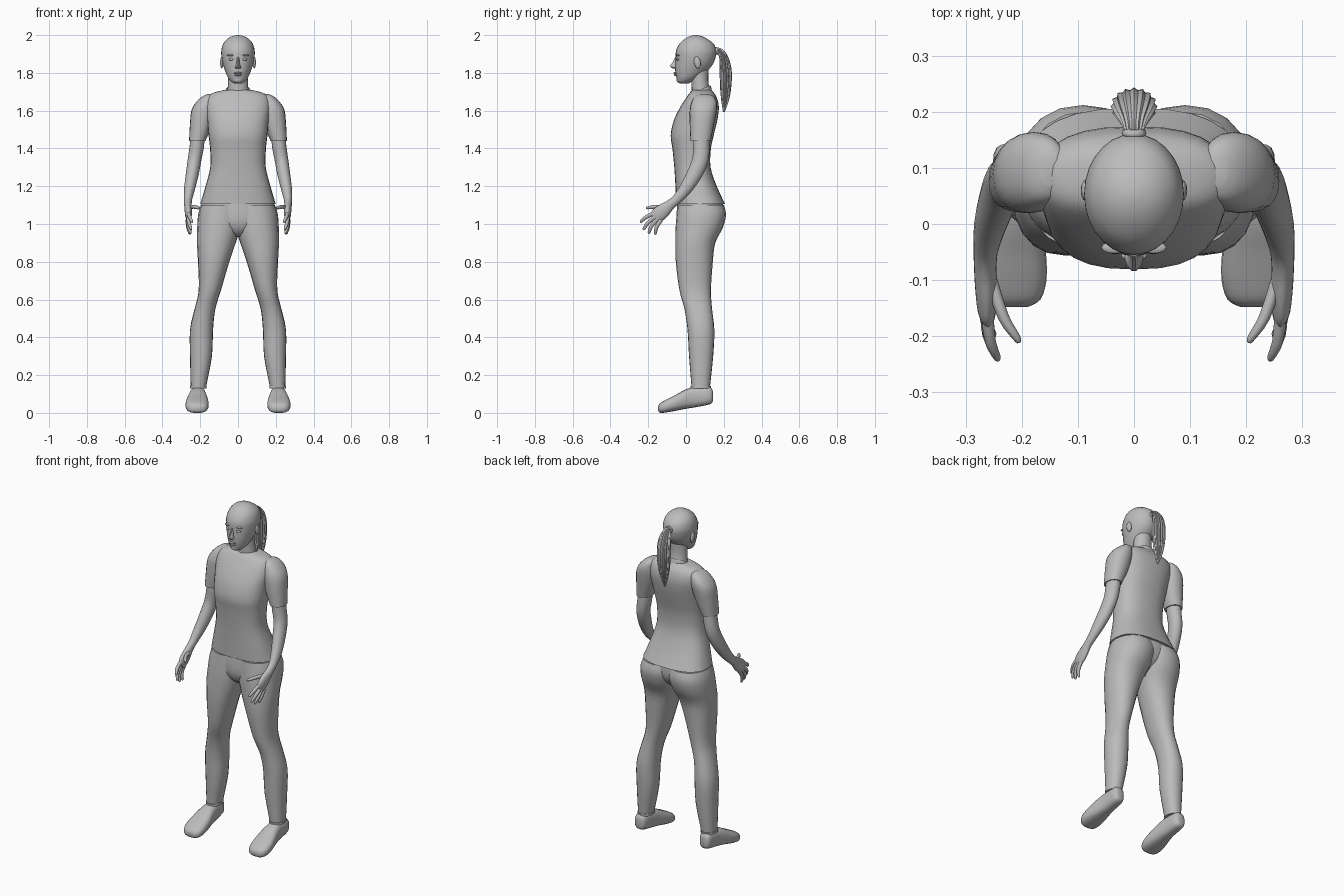
import bpy, bmesh, math
from mathutils import Vector, Matrix

grey = bpy.data.materials.new("plain grey")
grey.diffuse_color = (0.5, 0.5, 0.5, 1)


def finish(name, bm, mirror=False, angle=40):
    bmesh.ops.recalc_face_normals(bm, faces=bm.faces)
    me = bpy.data.meshes.new(name)
    bm.to_mesh(me)
    bm.free()
    me.materials.append(grey)
    me.shade_smooth()
    me.set_sharp_from_angle(angle=math.radians(angle))
    ob = bpy.data.objects.new(name, me)
    bpy.context.collection.objects.link(ob)
    if mirror:
        ob.modifiers.new("mirror", "MIRROR").use_mirror_merge = False
    return ob


def smooth_rows(rows, steps):
    """Catmull-Rom interpolation of rows of numbers."""
    out = []
    for i in range(len(rows) - 1):
        a, b, c, d = (rows[max(i - 1, 0)], rows[i], rows[i + 1],
                      rows[min(i + 2, len(rows) - 1)])
        for s in range(steps):
            t = s / steps
            out.append([0.5 * (2 * q + (r - p) * t + (2 * p - 5 * q + 4 * r - w) * t * t
                               + (3 * q - p - 3 * r + w) * t ** 3)
                        for p, q, r, w in zip(a, b, c, d)])
    return out + [list(rows[-1])]


def skin(name, rings, n=20, power=2.0, ridge=0.0, mirror=False, angle=40):
    """Join superellipse rings given as (centre, half axis u, half axis v)."""
    bm = bmesh.new()
    loops = []
    for c, u, v in rings:
        loop = []
        for i in range(n):
            a = 2 * math.pi * i / n
            k = 1 + ridge * (-1) ** i
            x = math.copysign(abs(math.cos(a)) ** (2 / power), math.cos(a))
            y = math.copysign(abs(math.sin(a)) ** (2 / power), math.sin(a))
            loop.append(bm.verts.new(c + (u * x + v * y) * k))
        loops.append(loop)
    for p, q in zip(loops, loops[1:]):
        for i in range(n):
            j = (i + 1) % n
            bm.faces.new((p[i], p[j], q[j], q[i]))
    bm.faces.new(loops[0])
    bm.faces.new(loops[-1])
    return finish(name, bm, mirror, angle)


def stack(name, rows, steps=3, **kw):
    """Level sections: z, x0, x1, y0, y1."""
    rings = [(Vector(((a + b) / 2, (c + d) / 2, z)), Vector(((b - a) / 2, 0, 0)),
              Vector((0, (d - c) / 2, 0))) for z, a, b, c, d in smooth_rows(rows, steps)]
    return skin(name, rings, **kw)


def centred(name, rows, **kw):
    """Level sections centred on x: z, half width, y0, y1."""
    return stack(name, [(z, -r, r, a, b) for z, r, a, b in rows], **kw)


def tube(name, rows, steps=3, **kw):
    """Sections along a path: x, y, z, radius across, radius in depth."""
    rows = smooth_rows(rows, steps)
    pts = [Vector(r[:3]) for r in rows]
    rings = []
    for i, r in enumerate(rows):
        t = (pts[min(i + 1, len(pts) - 1)] - pts[max(i - 1, 0)]).normalized()
        u = Vector((1, 0, 0))
        u = (u - t * t.dot(u)).normalized()
        rings.append((pts[i], u * r[3], t.cross(u) * r[4]))
    return skin(name, rings, **kw)


def blob(name, loc, size, mirror=False, rot=0.0):
    bm = bmesh.new()
    m = Matrix.Translation(loc) @ Matrix.Rotation(rot, 4, "X") @ Matrix.Diagonal((*size, 1))
    bmesh.ops.create_uvsphere(bm, u_segments=12, v_segments=8, radius=1, matrix=m)
    return finish(name, bm, mirror, 60)


# Shirt body, sleeves and collar
centred("shirt", [(1.105, .2, -.052, .207), (1.2, .172, -.056, .163), (1.3, .147, -.062, .13),
                  (1.4, .148, -.072, .132), (1.47, .156, -.081, .147), (1.55, .163, -.064, .166),
                  (1.62, .172, -.03, .174), (1.67, .165, .002, .163), (1.695, .13, .02, .147),
                  (1.71, .07, .035, .135)], n=28, power=2.5)
stack("sleeve", [(1.44, .172, .259, .024, .131), (1.52, .14, .255, .02, .147),
                 (1.6, .12, .247, .02, .162), (1.645, .12, .222, .03, .162),
                 (1.675, .12, .19, .045, .147), (1.687, .13, .165, .07, .12)],
      mirror=True, power=2.2)
skin("collar", [(Vector((0, .075, z)), Vector((r, 0, 0)), Vector((0, r * .85, .022)))
                for z, r in ((1.675, .074), (1.7, .07), (1.712, .064), (1.7, .058))], n=24)

# Trousers
centred("trouser_seat", [(1.12, .193, -.045, .195), (1.05, .19, -.05, .195),
                         (1.0, .16, -.047, .17), (.96, .09, -.03, .12), (.935, .04, .0, .09)])
stack("trouser_leg", [(1.1, -.03, .196, -.046, .2), (1.05, -.03, .211, -.05, .212),
                      (.98, -.015, .216, -.055, .195), (.9, .012, .217, -.056, .155),
                      (.8, .046, .212, -.054, .142), (.65, .09, .208, -.035, .132),
                      (.55, .12, .23, -.008, .138), (.44, .132, .254, .008, .15),
                      (.3, .138, .254, .016, .144), (.13, .17, .25, .03, .126)],
      mirror=True, power=2.2)

# Shoes, lofted from heel to toe: y, x0, x1, z0, z1
shoe = smooth_rows([(.142, .2, .235, .06, .115), (.125, .18, .25, .045, .138),
                    (.05, .172, .254, .03, .138), (0, .165, .263, .022, .125),
                    (-.05, .157, .274, .012, .098), (-.1, .156, .278, .003, .073),
                    (-.135, .167, .265, .0, .053), (-.148, .19, .24, .012, .035)], 3)
skin("shoe", [(Vector(((a + b) / 2, y, (c + d) / 2)), Vector(((b - a) / 2, 0, 0)),
               Vector((0, 0, (d - c) / 2))) for y, a, b, c, d in shoe],
     power=2.7, mirror=True)
stack("ankle_trim", [(.128, .166, .254, .024, .132), (.142, .166, .254, .024, .132)],
      steps=1, mirror=True)

# Arms and hands
tube("arm", [(.213, .08, 1.5, .036, .043), (.217, .08, 1.42, .038, .044),
             (.23, .076, 1.34, .036, .043), (.242, .045, 1.265, .034, .041),
             (.256, 0, 1.19, .029, .034), (.264, -.045, 1.135, .022, .026),
             (.265, -.08, 1.105, .02, .026), (.263, -.115, 1.075, .02, .036),
             (.262, -.15, 1.047, .017, .039), (.26, -.172, 1.032, .01, .028)], mirror=True)
fingers = {"index_finger": ((.262, -.15, 1.065), (.243, -.244, 1.01)),
           "middle_finger": ((.264, -.15, 1.048), (.248, -.228, .97)),
           "ring_finger": ((.265, -.145, 1.034), (.251, -.2, .95)),
           "little_finger": ((.266, -.132, 1.022), (.255, -.165, .945)),
           "thumb": ((.256, -.095, 1.09), (.205, -.212, 1.085))}
for name, (a, b) in fingers.items():
    a, b = Vector(a), Vector(b)
    mid = a.lerp(b, .55) + Vector((.005, -.006, .004))
    tube(name, [(*a, .011, .012), (*mid, .01, .0105), (*a.lerp(b, .92), .007, .008),
                (*b, .003, .003)], n=10, mirror=True)

# Neck and head
centred("neck", [(1.66, .066, .03, .135), (1.71, .056, .03, .126), (1.76, .052, .028, .118),
                 (1.82, .05, .02, .12)])
centred("head", [(1.743, .016, -.03, .01), (1.752, .034, -.044, .03), (1.775, .053, -.051, .07),
                 (1.81, .068, -.057, .113), (1.85, .081, -.057, .145), (1.89, .088, -.055, .158),
                 (1.92, .088, -.052, .16), (1.955, .078, -.034, .146), (1.98, .057, -.006, .113),
                 (1.994, .033, .02, .085), (2.0, .008, .043, .06)], n=28)

# Face
centred("nose", [(1.822, .008, -.068, -.04), (1.829, .017, -.079, -.04),
                 (1.838, .012, -.085, -.04), (1.86, .008, -.069, -.04),
                 (1.885, .007, -.058, -.04)], n=10)
blob("upper_lip", (0, -.056, 1.799), (.023, .011, .005))
blob("lower_lip", (0, -.054, 1.789), (.019, .011, .006))
blob("chin", (0, -.037, 1.762), (.022, .013, .014))
blob("eye", (.034, -.043, 1.872), (.015, .011, .007), True)
blob("brow", (.036, -.042, 1.893), (.022, .011, .005), True)
blob("ear", (.086, .06, 1.855), (.009, .018, .032), True, .2)

# Ponytail and band
tube("ponytail", [(0, .145, 1.915, .014, .012), (0, .175, 1.918, .02, .015),
                  (0, .2, 1.88, .034, .022), (0, .21, 1.81, .039, .03),
                  (0, .21, 1.73, .035, .028), (0, .207, 1.66, .024, .02),
                  (0, .2, 1.592, .004, .004)], n=32, ridge=.07, angle=30)
tube("hair_band", [(0, .155, 1.915, .018, .018), (0, .162, 1.916, .022, .021),
                   (0, .17, 1.917, .018, .018)], n=16)
